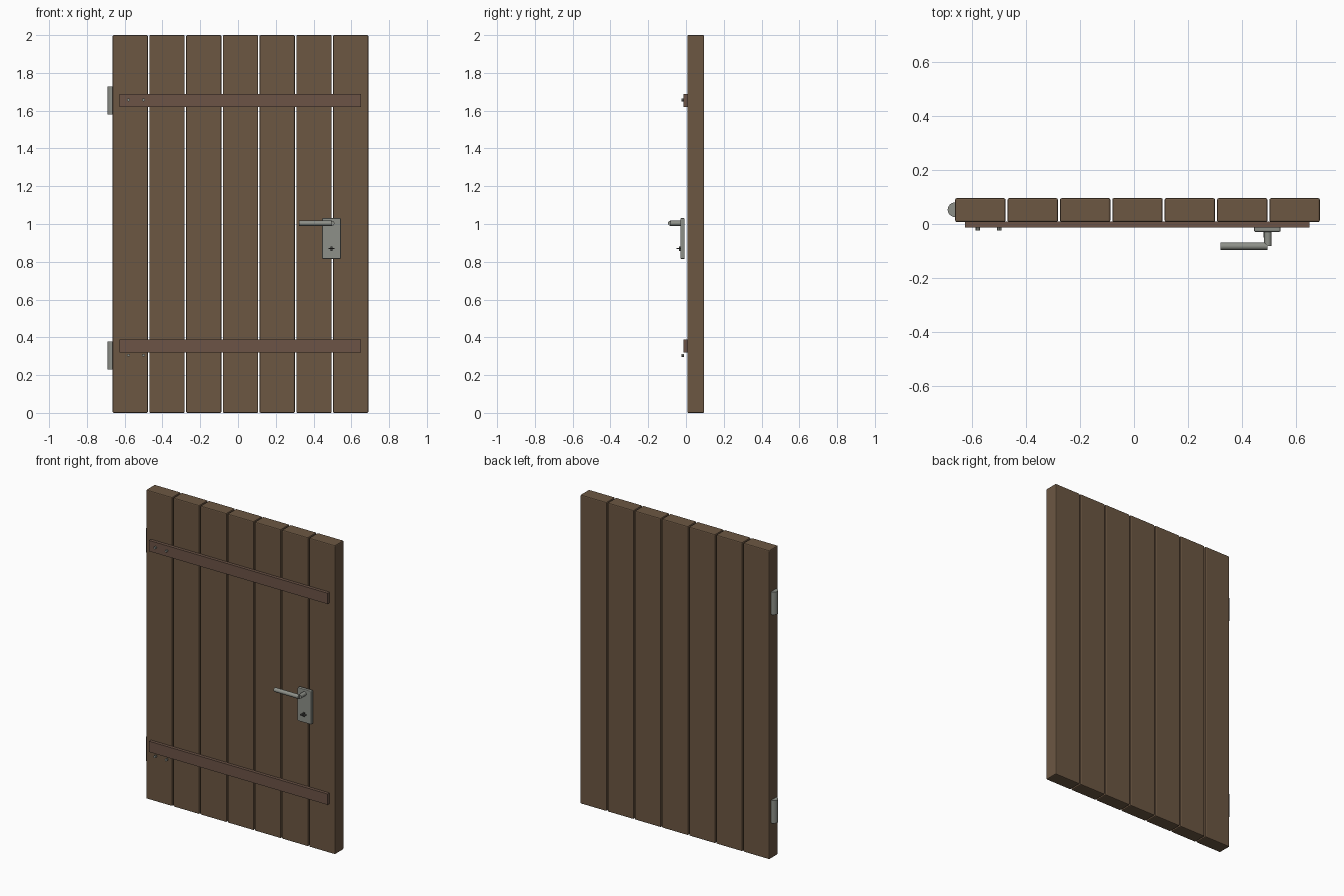
import bpy, math

if "Cube" in bpy.data.objects:
    bpy.data.objects.remove(bpy.data.objects["Cube"])


def material(name, rgb):
    m = bpy.data.materials.new(name)
    m.diffuse_color = (*rgb, 1)
    m.use_nodes = True
    m.node_tree.nodes["Principled BSDF"].inputs["Base Color"].default_value = m.diffuse_color
    return m


WOOD = material("wood", (0.15, 0.095, 0.055))
RAIL = material("rail_wood", (0.15, 0.088, 0.062))
METAL = material("metal", (0.27, 0.28, 0.25))
DARK = material("dark_metal", (0.06, 0.06, 0.055))


def finish(o, name, mat, bevel=0, segments=2):
    o.name = name
    o.data.materials.append(mat)
    if bevel:
        b = o.modifiers.new("bevel", "BEVEL")
        b.width = bevel
        b.segments = segments
    return o


def box(name, x, y, z, mat, bevel=0):
    """Box from (min, max) pairs on each axis."""
    spans = (x, y, z)
    bpy.ops.mesh.primitive_cube_add(size=1, location=[(a + b) / 2 for a, b in spans])
    o = bpy.context.object
    o.scale = [b - a for a, b in spans]
    bpy.ops.object.transform_apply(location=False, rotation=False, scale=True)
    return finish(o, name, mat, bevel)


def rod(name, loc, r, length, axis, mat, sides=16, bevel=0):
    rot = {"x": (0, math.pi / 2, 0), "y": (math.pi / 2, 0, 0), "z": (0, 0, 0)}[axis]
    bpy.ops.mesh.primitive_cylinder_add(vertices=sides, radius=r, depth=length,
                                        location=loc, rotation=rot)
    o = finish(bpy.context.object, name, mat, bevel)
    bpy.ops.object.shade_smooth_by_angle(angle=math.radians(35))
    return o


# Seven upright planks with narrow gaps
for i in range(7):
    x0 = -0.664 + i * 0.1945
    box(f"plank_{i + 1}", (x0, x0 + 0.187), (0.007, 0.096), (0, 2), WOOD, 0.006)

# Cross rails, nails and hinge barrels
for tag, rail_z, nail_z, hinge_z in (("lower", 0.354, 0.305, 0.304),
                                     ("upper", 1.654, 1.657, 1.654)):
    box(f"{tag}_rail", (-0.628, 0.651), (-0.013, 0.009),
        (rail_z - 0.035, rail_z + 0.035), RAIL)
    for n, x in enumerate((-0.58, -0.5)):
        rod(f"{tag}_nail_{n + 1}", (x, -0.018, nail_z), 0.008, 0.014, "y", METAL, 8)
    rod(f"{tag}_hinge", (-0.665, 0.053, hinge_z), 0.027, 0.147, "z", METAL, 24)

# Lock plate, handle and keyhole cross
box("lock_plate", (0.446, 0.544), (-0.029, -0.007), (0.815, 1.031), METAL, 0.004)
rod("handle_stem", (0.497, -0.054, 1.004), 0.0135, 0.054, "y", METAL)
rod("handle_lever", (0.409, -0.0825, 1.004), 0.0135, 0.174, "x", METAL)
box("keyhole_bar", (0.48, 0.51), (-0.05, -0.027), (0.867, 0.872), DARK)
box("keyhole_post", (0.49, 0.499), (-0.038, -0.027), (0.857, 0.882), DARK)
